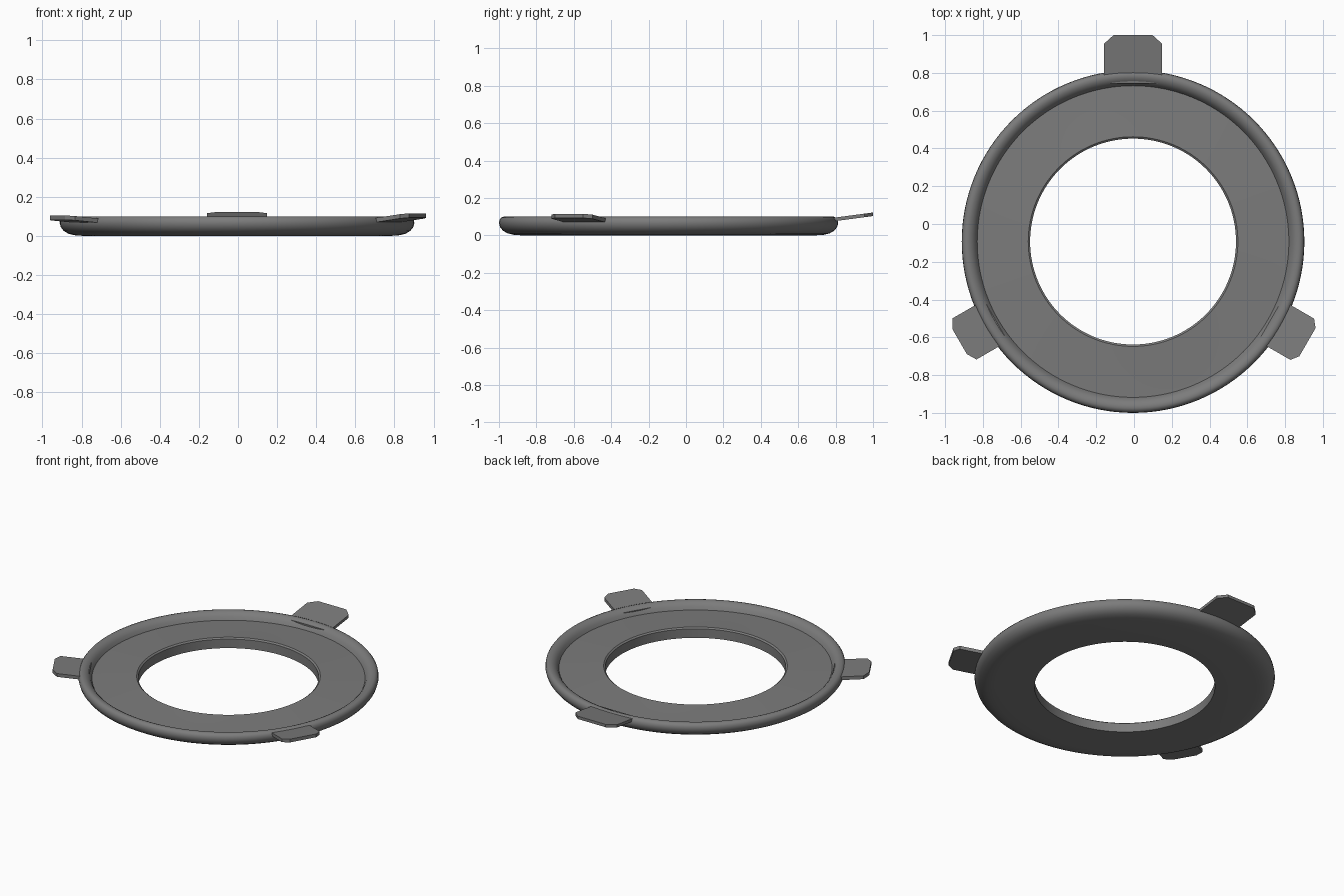
import bpy, bmesh, math
from mathutils import Matrix, Vector

if "Cube" in bpy.data.objects:
    bpy.data.objects.remove(bpy.data.objects["Cube"])

CENTER = Vector((-0.005, -0.093, 0))
SEGMENTS = 128

grey = bpy.data.materials.new("plain grey")
grey.diffuse_color = (0.2, 0.2, 0.2, 1)
grey.use_nodes = True
grey.node_tree.nodes["Principled BSDF"].inputs["Base Color"].default_value = grey.diffuse_color


def finish(name, bm, smooth):
    bmesh.ops.recalc_face_normals(bm, faces=bm.faces)
    mesh = bpy.data.meshes.new(name)
    bm.to_mesh(mesh)
    bm.free()
    mesh.materials.append(grey)
    obj = bpy.data.objects.new(name, mesh)
    bpy.context.collection.objects.link(obj)
    if smooth:
        bpy.ops.object.select_all(action='DESELECT')
        obj.select_set(True)
        bpy.context.view_layer.objects.active = obj
        bpy.ops.object.shade_smooth_by_angle(angle=math.radians(35))
    return obj


def lathe(name, profile):
    """Revolve a closed (radius, z) profile around the ring's axis."""
    bm = bmesh.new()
    rings = []
    for i in range(SEGMENTS):
        a = 2 * math.pi * i / SEGMENTS
        rings.append([bm.verts.new(CENTER + Vector((r * math.cos(a), r * math.sin(a), z)))
                      for r, z in profile])
    n = len(profile)
    for i in range(SEGMENTS):
        p, q = rings[i], rings[(i + 1) % SEGMENTS]
        for j in range(n):
            k = (j + 1) % n
            bm.faces.new((p[j], q[j], q[k], p[k]))
    return finish(name, bm, True)


def tab(name, angle, half, tip, cut_w, cut_l, z_in, z_tip, thick):
    """Sloping plate with clipped outer corners, pointing outwards at angle."""
    inner = 0.838
    outline = [(inner, -half), (tip - cut_l, -half), (tip, -half + cut_w),
               (tip, half - cut_w), (tip - cut_l, half), (inner, half)]
    spin = Matrix.Rotation(math.radians(angle), 4, 'Z')
    bm = bmesh.new()

    def layer(drop):
        return [bm.verts.new(CENTER + spin @ Vector(
            (x, y, z_in + (z_tip - z_in) * (x - inner) / (tip - inner) - drop)))
            for x, y in outline]

    top, low = layer(0), layer(thick)
    bm.faces.new(top)
    bm.faces.new(low[::-1])
    for i in range(len(outline)):
        j = (i + 1) % len(outline)
        bm.faces.new((top[i], low[i], low[j], top[j]))
    return finish(name, bm, False)


# Trim ring: flat underside, rounded outer rim, gently domed floor
lathe("trim_ring", [
    (0.545, 0.0), (0.79, 0.0), (0.83, 0.003), (0.862, 0.011), (0.886, 0.025),
    (0.901, 0.044), (0.907, 0.065), (0.904, 0.083), (0.895, 0.095), (0.882, 0.1),
    (0.866, 0.098), (0.85, 0.09), (0.836, 0.076), (0.825, 0.055),
    (0.69, 0.061), (0.555, 0.068), (0.545, 0.06)])

# Three mounting tabs
tab("back_tab", 90, 0.153, 1.093, 0.05, 0.045, 0.088, 0.122, 0.019)
tab("right_tab", -30, 0.126, 1.066, 0.04, 0.032, 0.084, 0.115, 0.022)
tab("left_tab", 210, 0.126, 1.060, 0.05, 0.03, 0.084, 0.104, 0.022)
